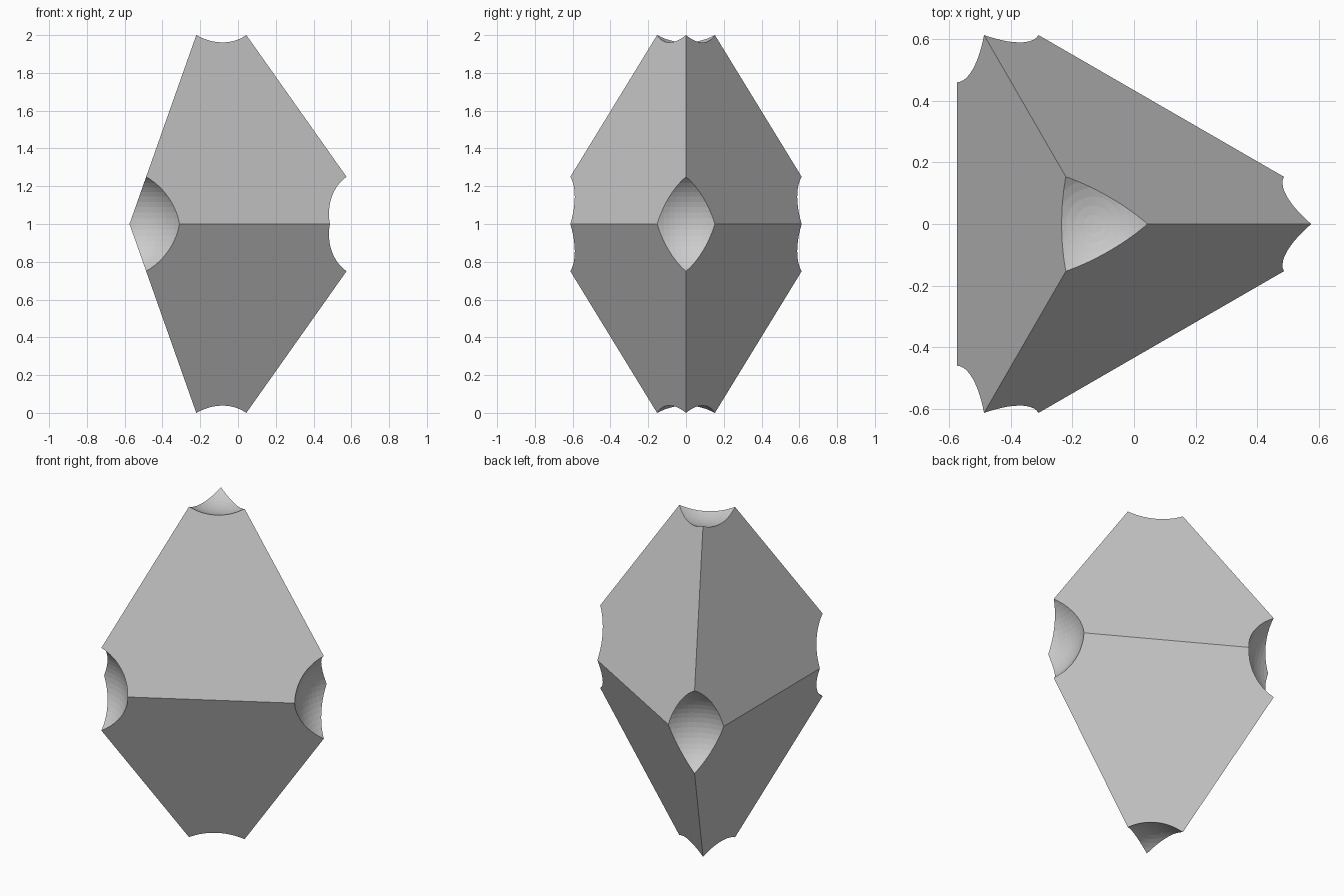
import bpy, bmesh
from math import sin, cos, pi, sqrt
from mathutils import Matrix, Vector

if "Cube" in bpy.data.objects:
    bpy.data.objects.remove(bpy.data.objects["Cube"])

# Two regular tetrahedra base to base; a ball of 1/5 edge length is scooped from each corner
H = 1.25                      # height of one tetrahedron
R = H / sqrt(2)               # circumradius of the shared triangle
BALL = R * sqrt(3) / 5
AX = -0.15 * R                # axis offset that centres the trimmed body on x

ring = [Vector((AX + R * cos(i * 2 * pi / 3), R * sin(i * 2 * pi / 3), 1)) for i in range(3)]
tips = [Vector((AX, 0, 1 + H)), Vector((AX, 0, 1 - H))]


def make_object(name, bm):
    bmesh.ops.recalc_face_normals(bm, faces=bm.faces)
    mesh = bpy.data.meshes.new(name)
    bm.to_mesh(mesh)
    bm.free()
    obj = bpy.data.objects.new(name, mesh)
    bpy.context.collection.objects.link(obj)
    return obj


# Faceted body
bm = bmesh.new()
base = [bm.verts.new(p) for p in ring]
for tip in [bm.verts.new(p) for p in tips]:
    for i in range(3):
        bm.faces.new((base[i], base[(i + 1) % 3], tip))
body = make_object("bipyramid_body", bm)

# Balls at the five corners
bm = bmesh.new()
for p in ring + tips:
    bmesh.ops.create_uvsphere(bm, u_segments=64, v_segments=32, radius=BALL,
                              matrix=Matrix.Translation(p))
cutter = make_object("corner_cutters", bm)
cutter.hide_render = True

# Scoop the corners
mod = body.modifiers.new("corner_scoops", 'BOOLEAN')
mod.operation = 'DIFFERENCE'
mod.solver = 'EXACT'
mod.object = cutter
bpy.context.view_layer.objects.active = body
body.select_set(True)
bpy.ops.object.modifier_apply(modifier=mod.name)
bpy.data.objects.remove(cutter)
